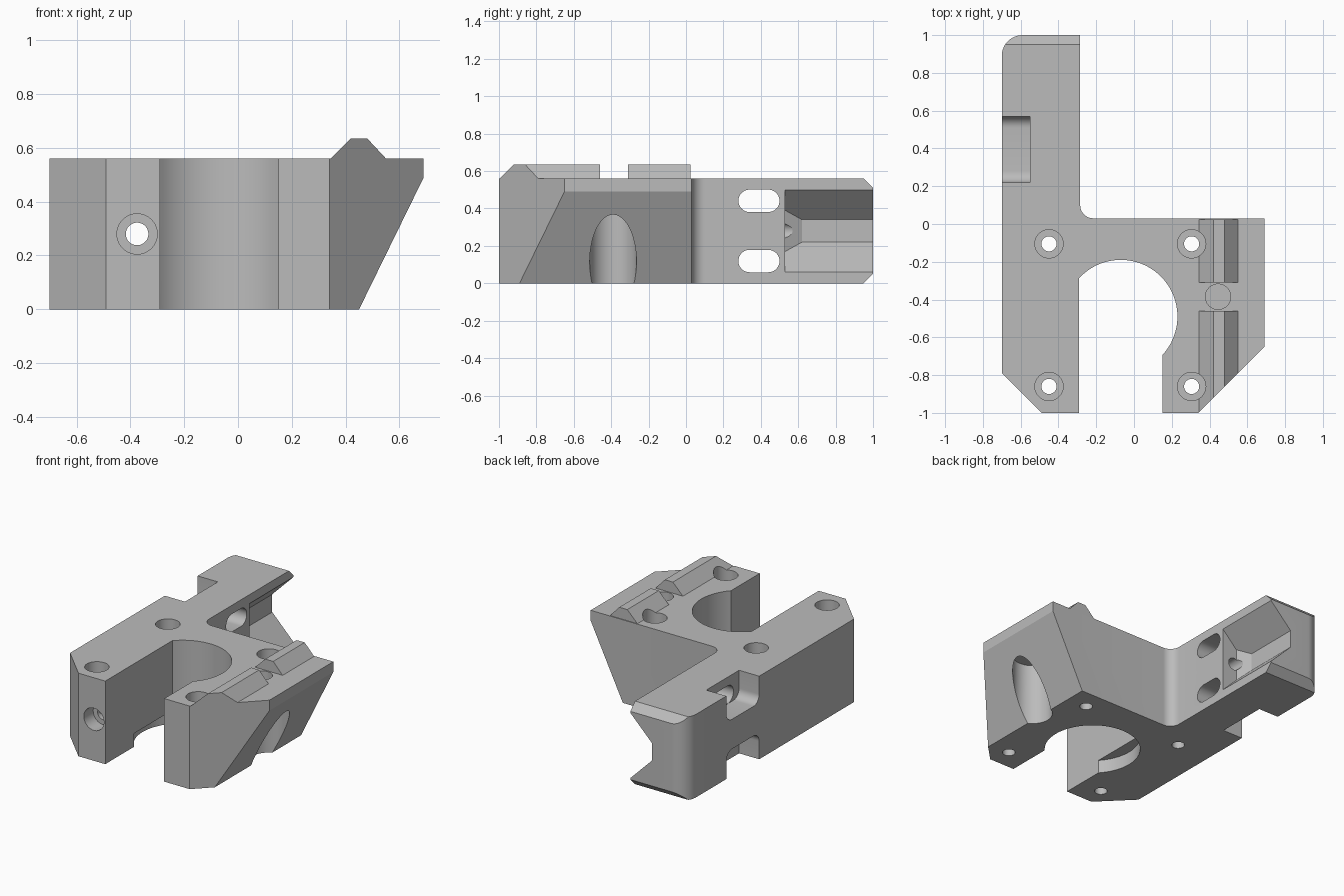
import bpy, bmesh, math
from mathutils import Vector

cube = bpy.data.objects.get("Cube")
if cube:
    bpy.data.objects.remove(cube)

H = 0.56          # block height
MID = H / 2       # mirror plane for the features repeated top and bottom

grey = bpy.data.materials.new("light grey")
grey.use_nodes = True
colour = (0.5, 0.5, 0.5, 1)
grey.diffuse_color = colour
grey.node_tree.nodes["Principled BSDF"].inputs["Base Color"].default_value = colour


def make_object(name, bm):
    bmesh.ops.recalc_face_normals(bm, faces=bm.faces)
    mesh = bpy.data.meshes.new(name)
    bm.to_mesh(mesh)
    bm.free()
    mesh.materials.append(grey)
    obj = bpy.data.objects.new(name, mesh)
    bpy.context.scene.collection.objects.link(obj)
    return obj


def prism(name, points, axis, lo, hi):
    """Extrude a 2D profile along an axis; the profile uses the other two axes in order."""
    bm = bmesh.new()

    def place(p, d):
        v = list(p)
        v.insert("xyz".index(axis), d)
        return Vector(v)

    face = bm.faces.new([bm.verts.new(place(p, lo)) for p in points])
    out = bmesh.ops.extrude_face_region(bm, geom=[face])
    shift = place((0, 0), hi - lo)
    bmesh.ops.translate(bm, vec=shift, verts=[g for g in out["geom"] if isinstance(g, bmesh.types.BMVert)])
    return make_object(name, bm)


def arc(cx, cy, r, start, end, n):
    angles = [math.radians(start + (end - start) * i / n) for i in range(n + 1)]
    return [(cx + r * math.cos(a), cy + r * math.sin(a)) for a in angles]


def rod(name, cx, cy, r, axis, lo, hi):
    return prism(name, arc(cx, cy, r, 0, 360, 48)[:-1], axis, lo, hi)


def flip(points):
    return [(y, H - z) for y, z in points]


# Block with long arm, open bore and rounded corners
bx, by, br = -0.07, -0.49, 0.3
edge = math.degrees(math.acos(-0.22 / br))
outline = [(-0.49, -1), (-0.29, -1)]
outline += arc(bx, by, br, edge, edge - 180, 48)
outline += [(0.15, -1), (0.69, -1), (0.69, 0.03)]
outline += arc(-0.215, 0.10, 0.07, 270, 180, 10)
outline += [(-0.285, 1)]
outline += arc(-0.59, 0.89, 0.11, 90, 180, 12)
outline += [(-0.70, -0.79)]
block = prism("mounting_block", outline, "z", 0, H)

# Two rail pieces on top
rail = [(0.345, 0.5), (0.345, H), (0.42, 0.635), (0.48, 0.635), (0.55, H), (0.55, 0.5)]
adds = [prism("front_rail", rail, "y", -1, -0.46),
        prism("back_rail", rail, "y", -0.31, 0.025)]

cuts = []

# Front corner bevel and sloping side
cuts.append(prism("corner_cut", [(0.24, -1.1), (0.89, -0.45), (0.9, -1.1)], "z", -0.1, 1))
cuts.append(prism("slope_cut", [(0.401, -0.1), (0.739, 0.59), (0.8, 0.59), (0.8, -0.1)], "y", -1.2, 0.2))

# Bevels at the end of the arm
bevel = [(0.93, 0.58), (1.05, 0.46), (1.05, 0.58)]
for pts in (bevel, flip(bevel)):
    cuts.append(prism("arm_bevel_cut", pts, "x", -0.8, -0.2))

# Shallow recess at the foot of the bore
recess = arc(bx, by, br, edge, 360 - edge, 16) + [(-0.2, -0.66), (-0.2, -0.32)]
cuts.append(prism("bore_recess_cut", recess, "z", -0.1, 0.09))

# Vertical screw holes with counterbores
for x in (-0.45, 0.305):
    for y in (-0.105, -0.86):
        cuts.append(rod("screw_cut", x, y, 0.04, "z", -0.1, 0.5))
        cuts.append(rod("screw_head_cut", x, y, 0.075, "z", 0.42, 1))

# Long bolt hole through the arm
cuts.append(rod("bolt_cut", -0.375, MID, 0.042, "y", -1.1, 0.58))
cuts.append(rod("bolt_head_cut", -0.375, MID, 0.075, "y", -1.1, -0.9))

# Round channel in the sloping side and blind hole between the rails
cuts.append(rod("channel_cut", 0.505, -0.39, 0.125, "z", -0.1, 0.42))
cuts.append(rod("blind_hole_cut", 0.445, -0.385, 0.067, "z", 0.5, 0.7))

# Strap notches on the outer side of the arm and slots through it
notch = [(0.22, 0.7)] + arc(0.28, 0.44, 0.06, 180, 270, 8)
notch += arc(0.51, 0.44, 0.06, 270, 360, 8) + [(0.57, 0.7)]
slot = arc(0.34, 0.441, 0.06, 90, 270, 16) + arc(0.44, 0.441, 0.06, -90, 90, 16)
for shape in (lambda p: p, flip):
    cuts.append(prism("notch_cut", shape(notch), "x", -0.8, -0.55))
    cuts.append(prism("slot_cut", shape(slot), "x", -0.62, -0.2))

# V-shaped groove with a slanted inner end
bm = bmesh.new()
for x, y, half in ((-0.2, 0.53, 0.305), (-0.395, 0.53, 0.11), (-0.445, 0.62, 0.06),
                   (-0.445, 1.1, 0.06), (-0.2, 1.1, 0.305)):
    for side in (-1, 1):
        bm.verts.new((x, y, MID + side * half))
bmesh.ops.convex_hull(bm, input=bm.verts)
bmesh.ops.dissolve_limit(bm, angle_limit=0.01, verts=bm.verts, edges=bm.edges)
cuts.append(make_object("groove_cut", bm))

# Combine everything into one solid
for operation, tools in (("UNION", adds), ("DIFFERENCE", cuts)):
    for tool in tools:
        tool.hide_render = True
        mod = block.modifiers.new(tool.name, "BOOLEAN")
        mod.operation = operation
        mod.solver = "EXACT"
        mod.object = tool
bpy.context.view_layer.update()
graph = bpy.context.evaluated_depsgraph_get()
solid = bpy.data.meshes.new_from_object(block.evaluated_get(graph))
block.modifiers.clear()
block.data = solid
solid.materials.clear()
solid.materials.append(grey)
for p in solid.polygons:
    p.material_index = 0
for tool in adds + cuts:
    bpy.data.objects.remove(tool)

# Smooth the round walls, keep edges sharp
bpy.ops.object.select_all(action="DESELECT")
block.select_set(True)
bpy.context.view_layer.objects.active = block
bpy.ops.object.shade_smooth_by_angle(angle=math.radians(25))
